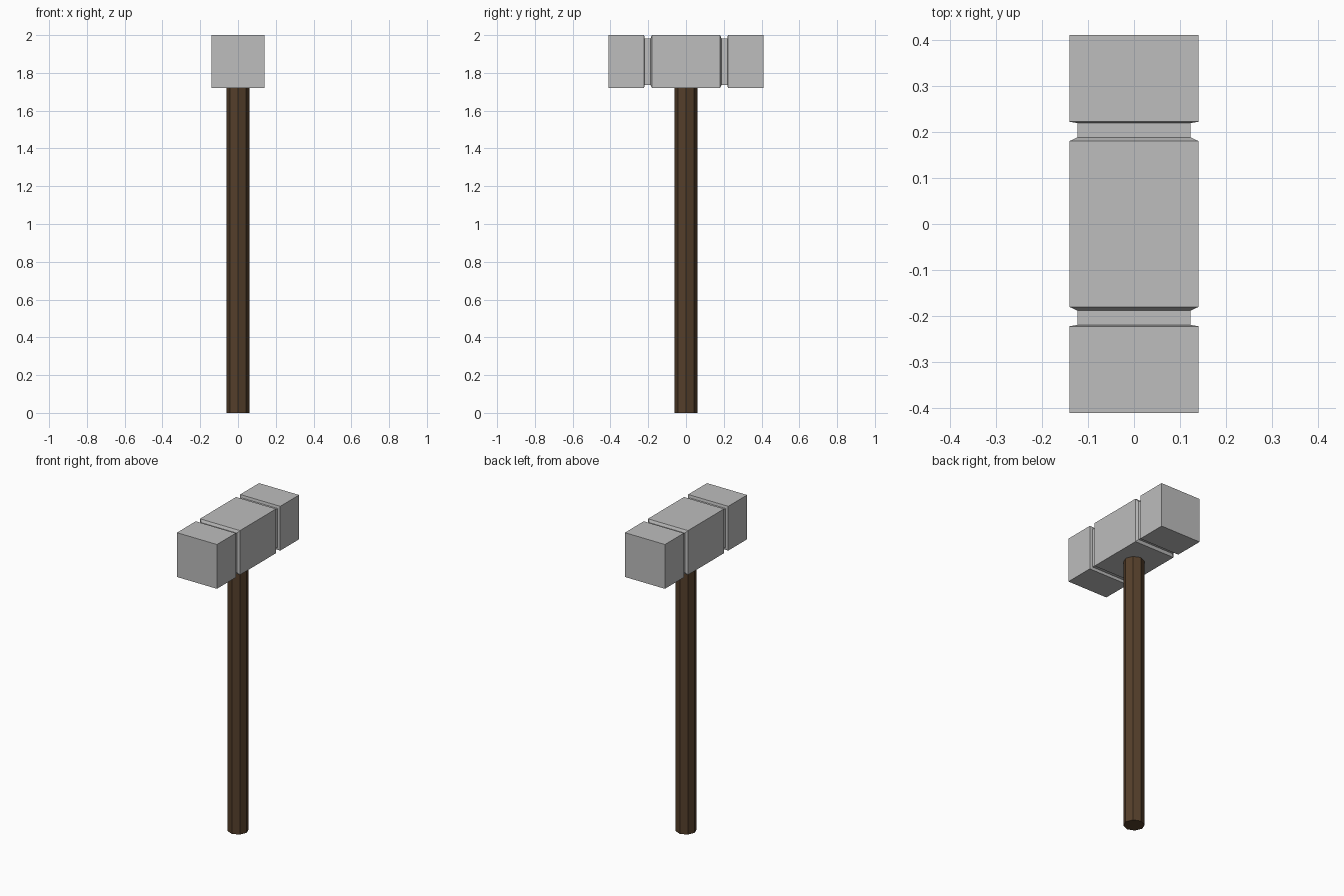
import bpy, bmesh
from math import cos, sin, pi

cube = bpy.data.objects.get("Cube")
if cube:
    bpy.data.objects.remove(cube, do_unlink=True)


def material(name, rgb):
    m = bpy.data.materials.new(name)
    m.use_nodes = True
    m.diffuse_color = (*rgb, 1)
    m.node_tree.nodes["Principled BSDF"].inputs["Base Color"].default_value = (*rgb, 1)
    return m


def loft(name, rings, mat):
    """Skin a list of equal-sized point rings and cap both ends."""
    bm = bmesh.new()
    loops = [[bm.verts.new(p) for p in ring] for ring in rings]
    n = len(loops[0])
    for a, b in zip(loops, loops[1:]):
        for i in range(n):
            j = (i + 1) % n
            bm.faces.new((a[i], a[j], b[j], b[i]))
    bm.faces.new(loops[0])
    bm.faces.new(loops[-1])
    bmesh.ops.recalc_face_normals(bm, faces=bm.faces)
    mesh = bpy.data.meshes.new(name)
    bm.to_mesh(mesh)
    bm.free()
    mesh.materials.append(mat)
    ob = bpy.data.objects.new(name, mesh)
    bpy.context.collection.objects.link(ob)
    return ob


steel = material("light grey steel", (0.51, 0.51, 0.51))
wood = material("dark brown wood", (0.09, 0.05, 0.024))

# Eight-sided handle, reaching into the head
RADIUS = 0.061
loft("handle", [[(RADIUS * cos(k * pi / 4), RADIUS * sin(k * pi / 4), z)
                 for k in range(8)] for z in (0, 1.75)], wood)

# Square head with two grooves: (distance along y, half width)
half = [(0.18, 0.14), (0.188, 0.123), (0.219, 0.123), (0.222, 0.14), (0.41, 0.14)]
profile = [(-y, r) for y, r in reversed(half)] + half
corners = [(-1, -1), (1, -1), (1, 1), (-1, 1)]
loft("hammer_head", [[(r * sx, y, 1.86 + r * sz) for sx, sz in corners]
                     for y, r in profile], steel)
